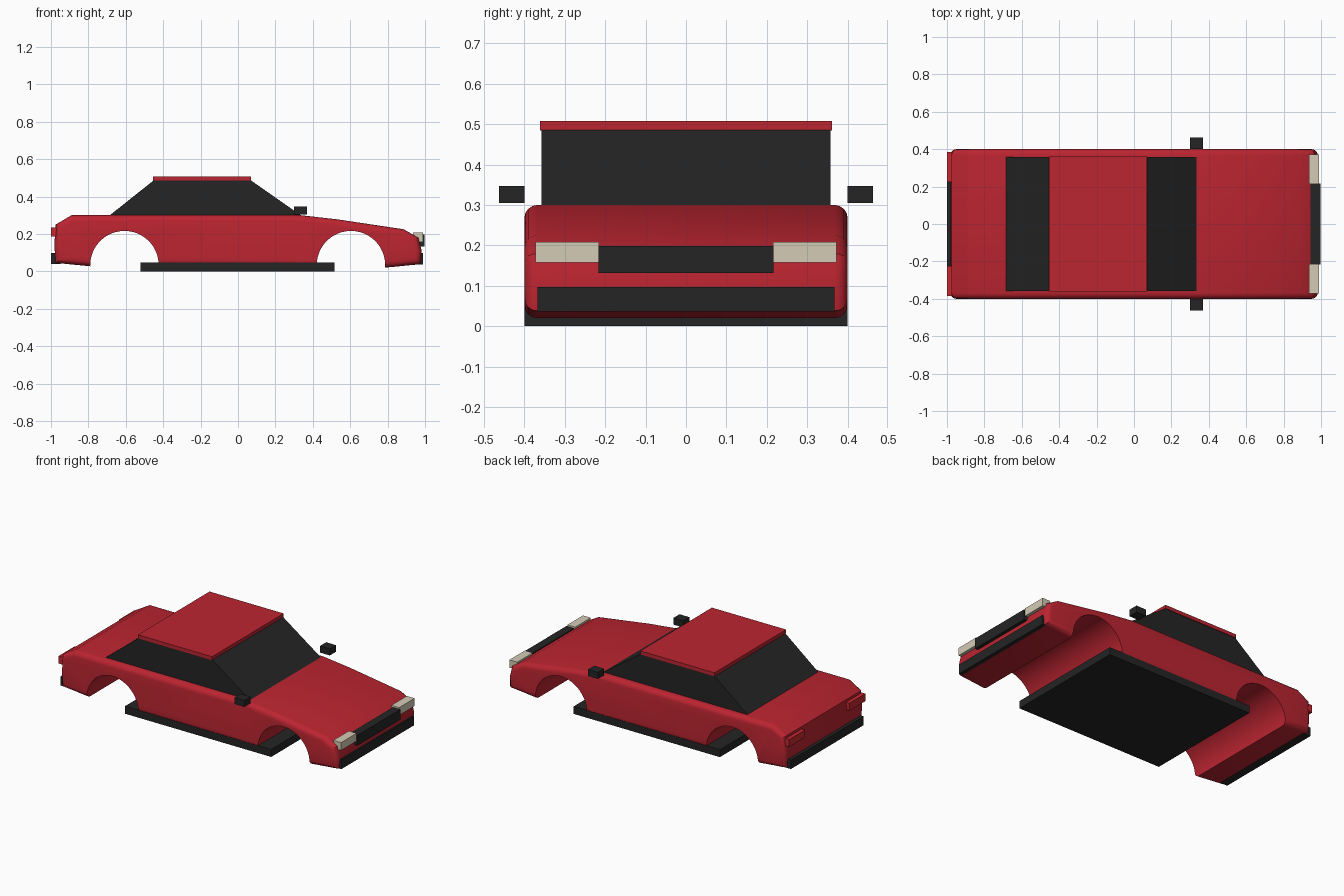
import bpy, bmesh, math

if "Cube" in bpy.data.objects:
    bpy.data.objects.remove(bpy.data.objects["Cube"])


def material(name, rgb):
    m = bpy.data.materials.new(name)
    m.diffuse_color = (*rgb, 1)
    m.use_nodes = True
    m.node_tree.nodes["Principled BSDF"].inputs["Base Color"].default_value = m.diffuse_color
    return m


RED = material("body red", (0.50, 0.018, 0.030))
TAIL = material("tail light red", (0.58, 0.020, 0.030))
BLACK = material("trim black", (0.018, 0.018, 0.018))
CREAM = material("lamp cream", (0.66, 0.60, 0.47))


def prism(name, profile, y0, y1, mat, bevel=0.0):
    """Extrude an x-z profile along y, optionally rounding the side rims."""
    bm = bmesh.new()
    near = [bm.verts.new((x, y0, z)) for x, z in profile]
    far = [bm.verts.new((x, y1, z)) for x, z in profile]
    caps = [bm.faces.new(near), bm.faces.new(far[::-1])]
    n = len(profile)
    for i in range(n):
        j = (i + 1) % n
        bm.faces.new((near[j], near[i], far[i], far[j]))
    bmesh.ops.recalc_face_normals(bm, faces=bm.faces)
    if bevel:
        rims = list({e for f in caps for e in f.edges})
        bmesh.ops.bevel(bm, geom=rims, offset=bevel, segments=4,
                        profile=0.5, affect='EDGES', clamp_overlap=True)
    me = bpy.data.meshes.new(name)
    bm.to_mesh(me)
    bm.free()
    ob = bpy.data.objects.new(name, me)
    bpy.context.collection.objects.link(ob)
    me.materials.append(mat)
    return ob


def box(name, x0, x1, y0, y1, z0, z1, mat):
    return prism(name, [(x0, z0), (x1, z0), (x1, z1), (x0, z1)], y0, y1, mat)


# Body shell with rounded shoulders
body = prism("body", [
    (-0.975, 0.045), (-0.79, 0.027), (0.79, 0.02), (0.975, 0.038),
    (0.982, 0.11), (0.965, 0.18), (0.885, 0.225), (0.53, 0.278),
    (0.335, 0.30), (-0.89, 0.30), (-0.975, 0.25), (-0.982, 0.14),
], -0.4, 0.4, RED, 0.032)

# Wheel arches cut right through the body
for name, x in (("rear_arch_cutter", -0.607), ("front_arch_cutter", 0.604)):
    circle = [(x + 0.183 * math.cos(math.tau * i / 48),
               0.033 + 0.183 * math.sin(math.tau * i / 48)) for i in range(48)]
    cutter = prism(name, circle, -0.6, 0.6, RED)
    cutter.hide_render = True
    cutter.hide_set(True)
    cut = body.modifiers.new(name, 'BOOLEAN')
    cut.object = cutter
    cut.operation = 'DIFFERENCE'
    cut.solver = 'EXACT'
bpy.context.view_layer.objects.active = body
body.select_set(True)
for name in [m.name for m in body.modifiers]:
    bpy.ops.object.modifier_apply(modifier=name)
bpy.ops.object.shade_smooth_by_angle(angle=math.radians(25))
for ob in [o for o in bpy.data.objects if o.name.endswith("cutter")]:
    bpy.data.objects.remove(ob)

# Glasshouse and roof
prism("cabin_windows", [(-0.685, 0.29), (-0.685, 0.30), (-0.45, 0.487),
                        (0.068, 0.487), (0.335, 0.30), (0.335, 0.29)],
      -0.358, 0.358, BLACK)
box("roof", -0.455, 0.07, -0.362, 0.362, 0.485, 0.508, RED)

# Floor plate, grille and bumpers
box("floor_plate", -0.52, 0.515, -0.4, 0.4, 0.0, 0.048, BLACK)
box("grille", 0.945, 0.998, -0.217, 0.217, 0.132, 0.198, BLACK)
box("front_bumper", 0.94, 0.99, -0.368, 0.368, 0.037, 0.097, BLACK)
box("rear_bumper", -1.0, -0.95, -0.368, 0.368, 0.04, 0.097, BLACK)

# Paired lamps and mirrors
for side, s in (("left", 1), ("right", -1)):
    def span(a, b):
        return sorted((s * a, s * b))
    prism("headlight_" + side, [(0.935, 0.158), (0.99, 0.158),
                                (0.99, 0.208), (0.935, 0.208)],
          *span(0.215, 0.372), CREAM)
    box("tail_light_" + side, -1.0, -0.96, *span(0.225, 0.385), 0.187, 0.235, TAIL)
    box("mirror_" + side, 0.30, 0.37, *span(0.40, 0.463), 0.305, 0.347, BLACK)
